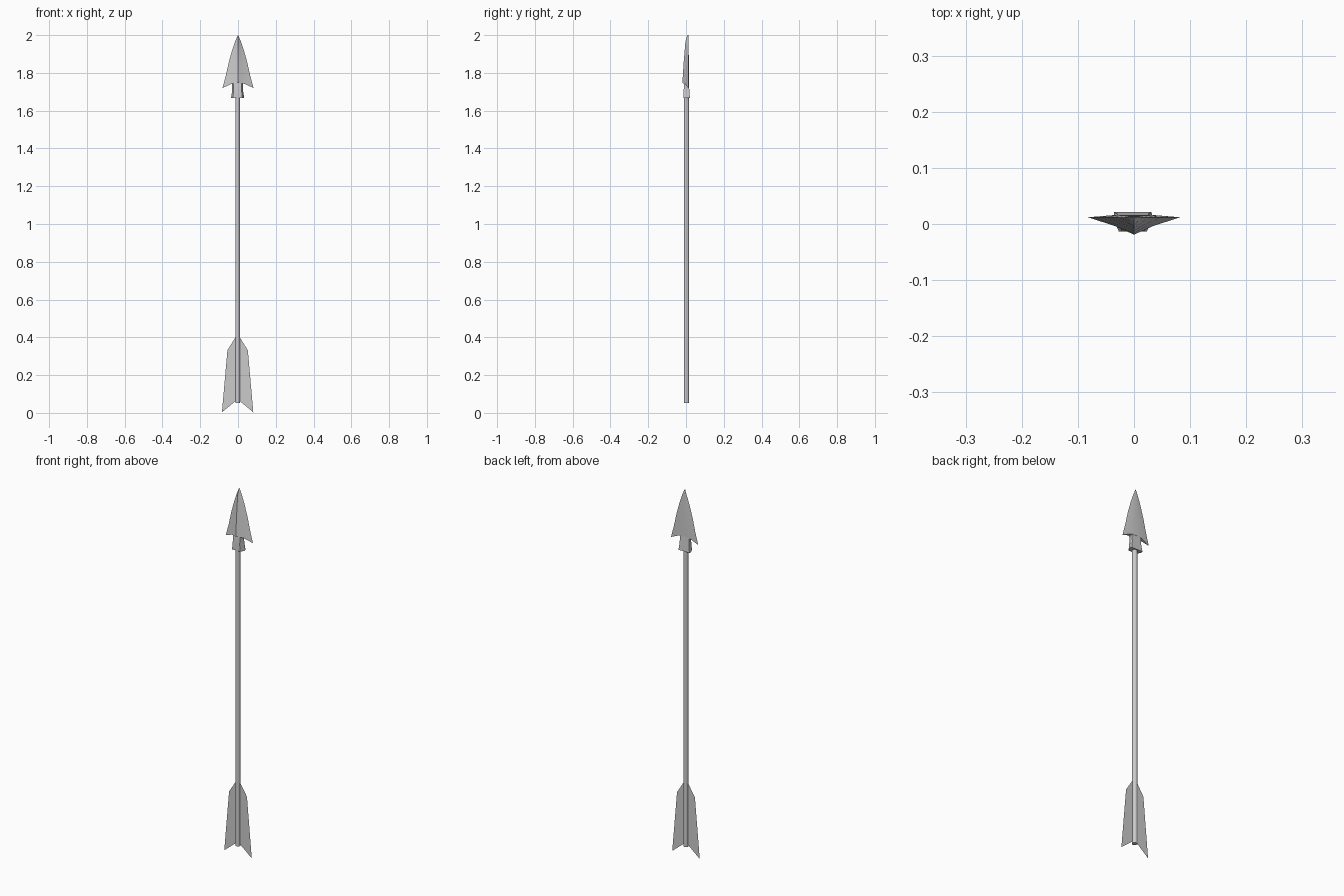
import bpy, bmesh, math

if "Cube" in bpy.data.objects:
    bpy.data.objects.remove(bpy.data.objects["Cube"])


def make(name, verts, faces, smooth=None):
    me = bpy.data.meshes.new(name)
    me.from_pydata(verts, [], faces)
    bm = bmesh.new()
    bm.from_mesh(me)
    bmesh.ops.recalc_face_normals(bm, faces=bm.faces)
    bm.to_mesh(me)
    bm.free()
    ob = bpy.data.objects.new(name, me)
    bpy.context.collection.objects.link(ob)
    if smooth:
        bpy.ops.object.select_all(action='DESELECT')
        ob.select_set(True)
        bpy.context.view_layer.objects.active = ob
        bpy.ops.object.shade_smooth_by_angle(angle=math.radians(smooth))
    return ob


def loft(name, rings, smooth=None, base=None):
    """Skin equal-sized rings; base optionally splits the first cap."""
    n, last = len(rings[0]), len(rings) - 1
    verts = [p for r in rings for p in r]
    faces = [(i * n + j, i * n + (j + 1) % n, (i + 1) * n + (j + 1) % n, (i + 1) * n + j)
             for i in range(last) for j in range(n)]
    faces += base or [tuple(range(n))]
    faces.append(tuple(last * n + j for j in range(n)))
    return make(name, verts, faces, smooth)


# Shaft
R, CX, CY = 0.0135, -0.002, 0.003
loft("shaft", [[(CX + R * math.cos(math.tau * (k + .5) / 8),
                 CY + R * math.sin(math.tau * (k + .5) / 8), z) for k in range(8)]
               for z in (0.052, 1.70)], 50)

# Arrowhead: soft ridged front, nearly flat back, swept barbs, small tip facet
# columns: centre height, half width, ridge y, edge drop
sections = [(1.746, 0.082, -0.019, 0.026), (1.80, 0.064, -0.016, 0.012),
            (1.86, 0.049, -0.012, 0.004), (1.92, 0.031, -0.007, 0.0),
            (1.967, 0.015, -0.003, 0.0), (2.0, 0.001, 0.007, 0.0)]
rings = []
for z, w, r, drop in sections:
    e = 0.012
    f = e + (r - e) * 0.5
    b = e + 0.004 * min(1, w / 0.06)
    m, zm = w * 0.42, z - drop * 0.15
    rings.append([(-w, e, z - drop), (-m, f, zm), (0, r, z), (m, f, zm),
                  (w, e, z - drop), (m, b, zm), (0, b, z), (-m, b, zm)])
loft("arrowhead", rings, 48, [(0, 1, 7), (1, 2, 6, 7), (2, 3, 5, 6), (3, 4, 5)])


# Tang flaring below the head
def tang_ring(w, z, front, back):
    x = w - 0.002
    return [(-w - .002, 0.010, z), (-w * .72 - .002, front, z), (w * .72 - .002, front, z),
            (x, 0.010, z), (w * .95 - .002, back, z), (-w * .95 - .002, back, z)]


loft("head_tang", [tang_ring(0.035, 1.667, -0.013, 0.021),
                   tang_ring(0.029, 1.705, -0.013, 0.018),
                   tang_ring(0.030, 1.755, -0.008, 0.014)], 30)

# Fletching: two paper-thin vanes in the shaft's middle plane
outline = [(0.002, 0.404), (0.010, 0.402), (0.054, 0.332), (0.083, 0.003),
           (0.012, 0.062), (0.002, 0.062)]
for side, name in ((-1, "left_vane"), (1, "right_vane")):
    make(name, [(side * x + CX, CY, z) for x, z in outline], [tuple(range(len(outline)))])
